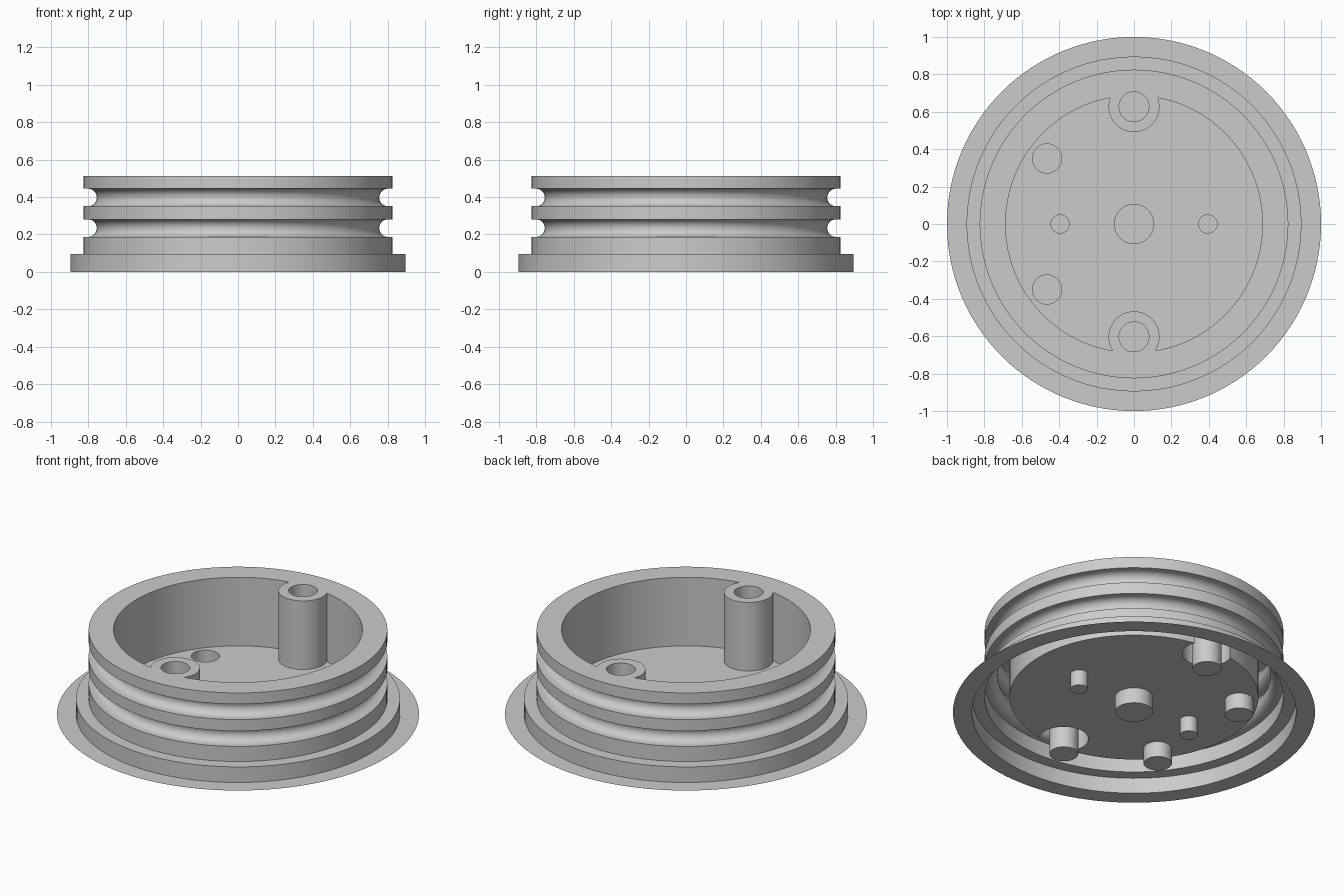
import bpy, bmesh
from math import sin, cos, pi, acos, atan2, radians

SEG = 128
WALL_R, RIM_R, TOP, FLOOR = 0.687, 0.825, 0.513, 0.095
BOSS_R, SCREW_R = 0.136, 0.08
BOSSES = {"back": (pi / 2, 0.627), "front": (3 * pi / 2, 0.603)}

if "Cube" in bpy.data.objects:
    bpy.data.objects.remove(bpy.data.objects["Cube"])

grey = bpy.data.materials.new("plain grey")
grey.use_nodes = True
grey.diffuse_color = (0.6, 0.6, 0.6, 1)
grey.node_tree.nodes["Principled BSDF"].inputs["Base Color"].default_value = (0.6, 0.6, 0.6, 1)


def finish(name, bm):
    mesh = bpy.data.meshes.new(name)
    bm.to_mesh(mesh)
    bm.free()
    mesh.materials.append(grey)
    obj = bpy.data.objects.new(name, mesh)
    bpy.context.collection.objects.link(obj)
    bpy.ops.object.select_all(action='DESELECT')
    obj.select_set(True)
    bpy.context.view_layer.objects.active = obj
    bpy.ops.object.shade_smooth_by_angle(angle=radians(30))


def circle(r, x=0, y=0, n=SEG):
    return [(x + r * cos(2 * pi * i / n), y + r * sin(2 * pi * i / n)) for i in range(n)]


def loft(bm, loops, inward=False):
    """Bridge closed loops of 3D points; returns the vertex rings."""
    rings = [[bm.verts.new(p) for p in loop] for loop in loops]
    for low, high in zip(rings, rings[1:]):
        for i in range(len(low)):
            j = (i + 1) % len(low)
            quad = [low[i], low[j], high[j], high[i]]
            bm.faces.new(quad[::-1] if inward else quad)
    return rings


def at_height(loop, z):
    return [(x, y, z) for x, y in loop]


def sheet(name, loops, z):
    """Flat face bounded by the first loop, with the other loops as holes."""
    bm = bmesh.new()
    edges = []
    for loop in loops:
        vs = [bm.verts.new(p) for p in at_height(loop, z)]
        edges += [bm.edges.new((vs[i - 1], vs[i])) for i in range(len(vs))]
    bmesh.ops.triangle_fill(bm, use_beauty=True, edges=edges, normal=(0, 0, 1))
    for f in bm.faces:
        f.normal_update()
        if f.normal.z < 0:
            f.normal_flip()
    finish(name, bm)


def blind_hole(name, x, y, r, top):
    bm = bmesh.new()
    loop = circle(r, x, y, 48)
    rings = loft(bm, [at_height(loop, 0), at_height(loop, top)], inward=True)
    bm.faces.new(rings[0])
    finish(name, bm)


def pocket_outline():
    """Inner wall circle, interrupted by the two round bosses."""
    def meet(d):
        return acos((WALL_R ** 2 + d ** 2 - BOSS_R ** 2) / (2 * WALL_R * d))
    pts = []
    order = [BOSSES["back"], BOSSES["front"]]
    for k, (ang, d) in enumerate(order):
        phi = meet(d)
        sweep = atan2(WALL_R * sin(phi), d - WALL_R * cos(phi))
        for i in range(41):
            a = -sweep + 2 * sweep * i / 40
            radial, side = d - BOSS_R * cos(a), BOSS_R * sin(a)
            pts.append((radial * cos(ang) - side * sin(ang),
                        radial * sin(ang) + side * cos(ang)))
        start = ang + phi
        end = ang + pi - meet(order[1 - k][1])
        pts += [(WALL_R * cos(start + (end - start) * i / 56),
                 WALL_R * sin(start + (end - start) * i / 56)) for i in range(1, 56)]
    return pts


# Outer skin: flat flange, step, and drum with two rounded grooves
profile = [(1, 0), (0.895, 0), (0.895, FLOOR), (RIM_R, FLOOR)]
for mid in (0.234, 0.398):
    g = 0.047
    profile.append((RIM_R, mid - g))
    profile += [(0.802 - g * cos(a), mid + g * sin(a))
                for a in (-pi / 2 + pi * i / 16 for i in range(17))]
    profile.append((RIM_R, mid + g))
profile.append((RIM_R, TOP))
bm = bmesh.new()
loft(bm, [at_height(circle(r), z) for r, z in profile])
finish("grooved_drum", bm)

# Pocket wall including the boss fronts
outline = pocket_outline()
bm = bmesh.new()
loft(bm, [at_height(outline, FLOOR), at_height(outline, TOP)], inward=True)
finish("pocket_wall", bm)

# Top rim with the screw holes
screws = {n: (d * cos(a), d * sin(a), SCREW_R) for n, (a, d) in BOSSES.items()}
sheet("top_rim", [circle(RIM_R), outline] + [circle(r, x, y, 48) for x, y, r in screws.values()], TOP)

# Pocket floor with its holes
holes = {"hub": (0, 0, 0.105)}
for side, s in (("left", 1), ("right", -1)):
    holes[side + "_pin"] = (0.395 * s, 0, 0.049)
for end, s in (("back", 1), ("front", -1)):
    holes[end + "_side"] = (-0.465, 0.35 * s, 0.078)
sheet("pocket_floor", [outline] + [circle(r, x, y, 48) for x, y, r in holes.values()], FLOOR)

# Blind hole linings reaching the base plane
for n, (x, y, r) in holes.items():
    blind_hole(n + "_hole", x, y, r, FLOOR)
for n, (x, y, r) in screws.items():
    blind_hole(n + "_screw_hole", x, y, r, TOP)
